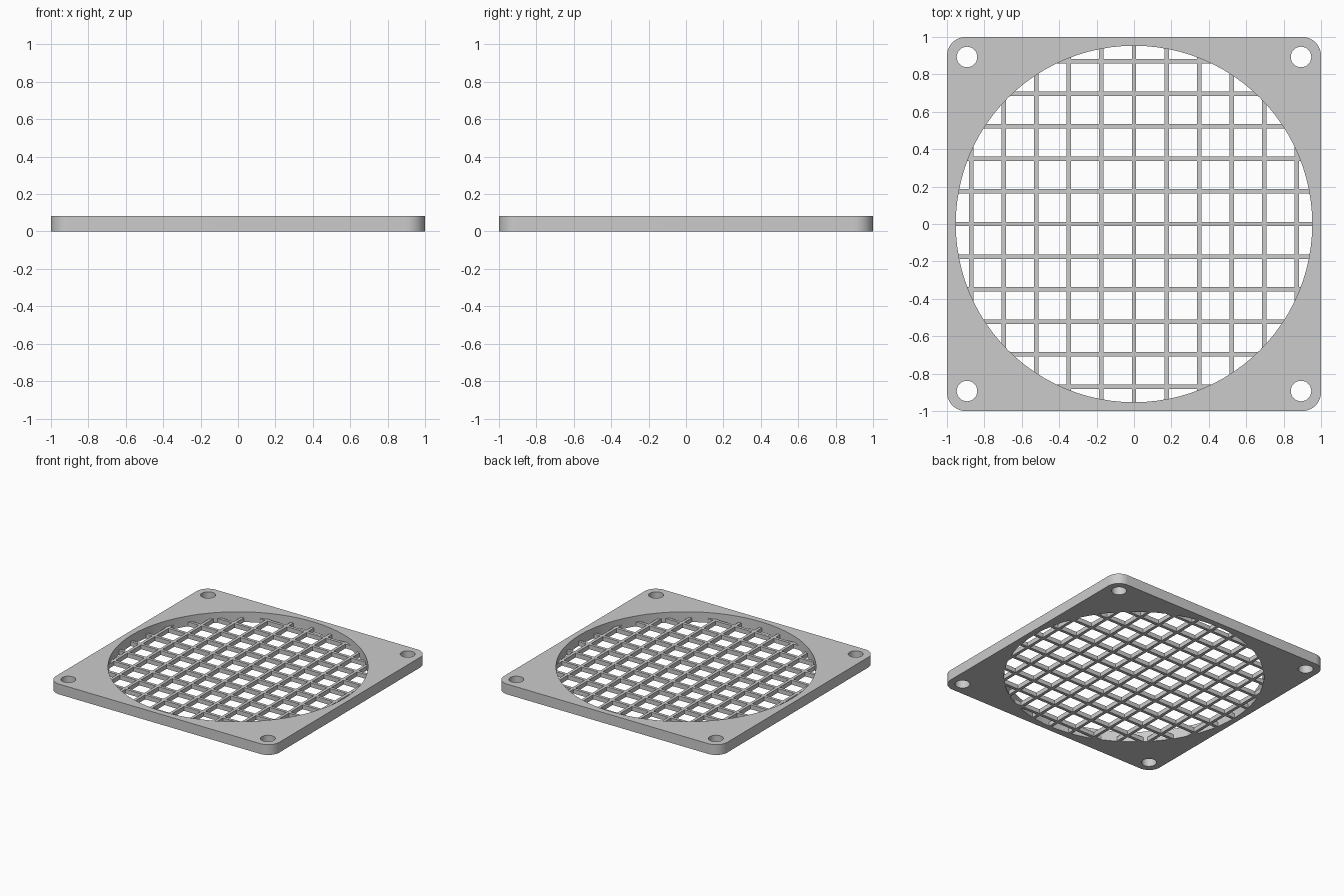
import bpy, bmesh, math
from mathutils import Vector

cube = bpy.data.objects.get("Cube")
if cube:
    bpy.data.objects.remove(cube, do_unlink=True)

HEIGHT = 0.083
CORNER = 0.1
OPENING = 0.953
SCREW_POS, SCREW_RADIUS = 0.893, 0.055
BAR_WIDTH, BAR_HEIGHT, PITCH = 0.024, 0.035, 0.174

grey = bpy.data.materials.new("light grey plastic")
grey.use_nodes = True
colour = (0.6, 0.6, 0.6, 1)
grey.diffuse_color = colour
grey.node_tree.nodes["Principled BSDF"].inputs["Base Color"].default_value = colour


def arc(cx, cy, radius, start, sweep, steps):
    return [(cx + radius * math.cos(start + sweep * i / steps),
             cy + radius * math.sin(start + sweep * i / steps)) for i in range(steps + 1)]


def circle(cx, cy, radius, steps):
    return arc(cx, cy, radius, 0, math.tau, steps)[:-1]


def add_object(name, bm):
    bmesh.ops.recalc_face_normals(bm, faces=bm.faces)
    mesh = bpy.data.meshes.new(name)
    bm.to_mesh(mesh)
    bm.free()
    mesh.materials.append(grey)
    obj = bpy.data.objects.new(name, mesh)
    bpy.context.collection.objects.link(obj)
    return obj


# Frame: rounded square outline with a round opening and four screw holes
signs = [(1, 1), (-1, 1), (-1, -1), (1, -1)]
outline = []
for i, (sx, sy) in enumerate(signs):
    outline += arc(sx * (1 - CORNER), sy * (1 - CORNER), CORNER,
                   i * math.pi / 2, math.pi / 2, 12)
loops = [outline, circle(0, 0, OPENING, 96)]
loops += [circle(sx * SCREW_POS, sy * SCREW_POS, SCREW_RADIUS, 32) for sx, sy in signs]

bm = bmesh.new()
for loop in loops:
    verts = [bm.verts.new((x, y, 0)) for x, y in loop]
    for a, b in zip(verts, verts[1:] + verts[:1]):
        bm.edges.new((a, b))
bmesh.ops.triangle_fill(bm, edges=bm.edges[:], use_beauty=True, normal=(0, 0, 1))
raised = bmesh.ops.extrude_face_region(bm, geom=bm.faces[:], use_keep_orig=True)
bmesh.ops.translate(bm, vec=Vector((0, 0, HEIGHT)),
                    verts=[v for v in raised["geom"] if isinstance(v, bmesh.types.BMVert)])
frame = add_object("frame", bm)
bpy.context.view_layer.objects.active = frame
frame.select_set(True)
bpy.ops.object.shade_smooth_by_angle(angle=math.radians(30))


# Grille: crossing bars, each cut to the chord of the opening it spans
def add_bars(name, along_x):
    bm = bmesh.new()
    for i in range(-5, 6):
        offset = i * PITCH
        inner = max(abs(offset) - BAR_WIDTH / 2, 0)
        length = 2 * math.sqrt(OPENING ** 2 - inner ** 2) + 0.01
        size = (length, BAR_WIDTH) if along_x else (BAR_WIDTH, length)
        centre = (0, offset) if along_x else (offset, 0)
        verts = bmesh.ops.create_cube(bm, size=1)["verts"]
        bmesh.ops.scale(bm, vec=(*size, BAR_HEIGHT), verts=verts)
        bmesh.ops.translate(bm, vec=(*centre, BAR_HEIGHT / 2), verts=verts)
    return add_object(name, bm)


add_bars("grille_bars_across", True)
add_bars("grille_bars_lengthwise", False)
